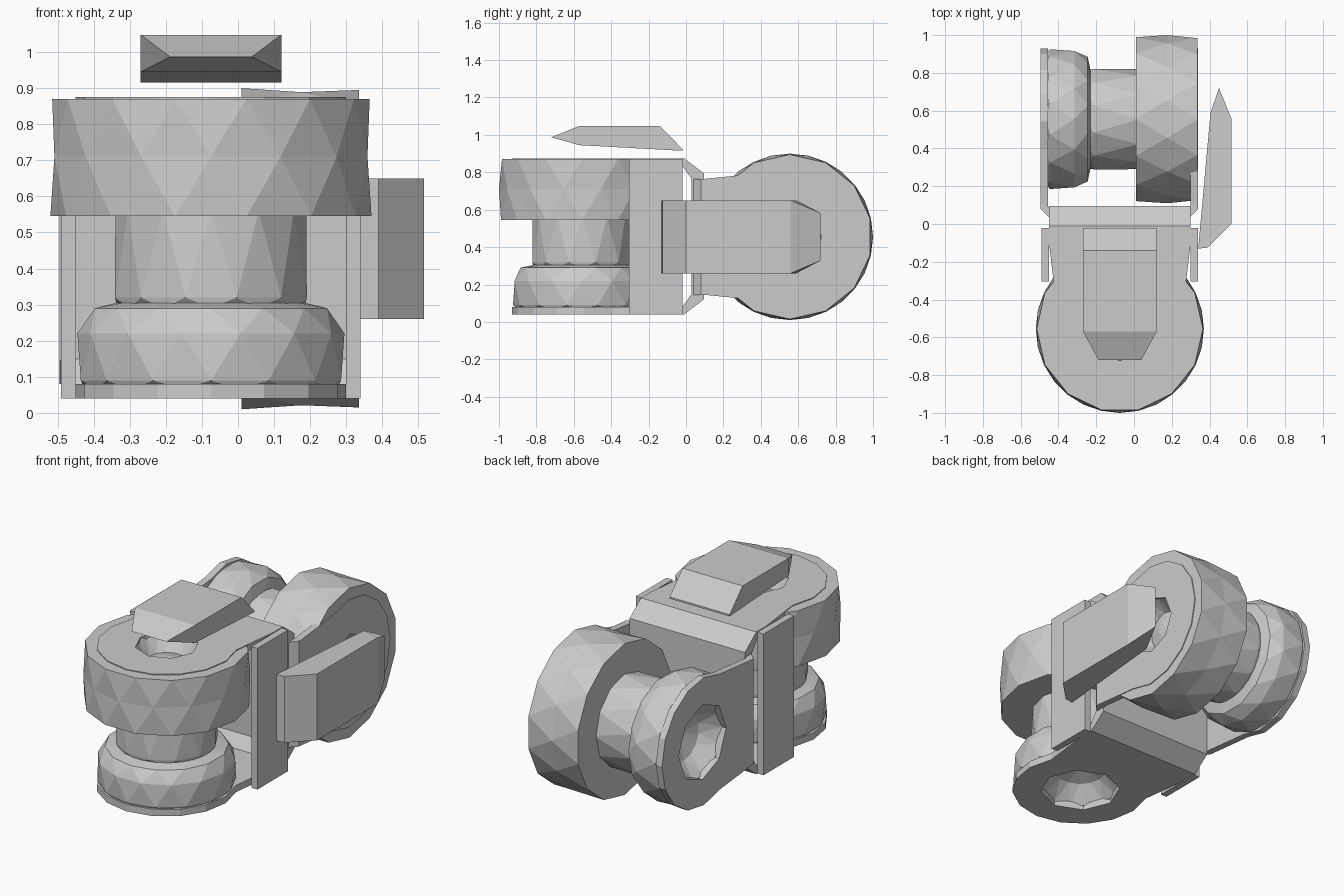
import bpy, bmesh, math
from mathutils import Matrix, Vector

if "Cube" in bpy.data.objects:
    bpy.data.objects.remove(bpy.data.objects["Cube"])

CX, CY = -0.075, -0.555          # rotor axis of the front joint
FRONT = Matrix.Identity(4)
# The rear joint is the front joint turned so its axis lies along x
BACK = Matrix(((0, 0, 1, -0.535), (0, -1, 0, 0), (1, 0, 0, 0.53), (0, 0, 0, 1)))


def finish(name, bm, frame=FRONT):
    bmesh.ops.remove_doubles(bm, verts=bm.verts, dist=1e-5)
    bmesh.ops.recalc_face_normals(bm, faces=bm.faces)
    mesh = bpy.data.meshes.new(name)
    bm.to_mesh(mesh)
    bm.free()
    mesh.transform(frame)
    ob = bpy.data.objects.new(name, mesh)
    bpy.context.collection.objects.link(ob)
    return ob


def prism(name, points, direction, frame=FRONT):
    """Extrude a flat polygon along a direction."""
    bm = bmesh.new()
    face = bm.faces.new([bm.verts.new(p) for p in points])
    res = bmesh.ops.extrude_face_region(bm, geom=[face])
    bmesh.ops.translate(bm, vec=Vector(direction),
                        verts=[v for v in res["geom"] if isinstance(v, bmesh.types.BMVert)])
    return finish(name, bm, frame)


def lathe(name, profile, frame, n=14):
    """Spin (radius, height) points into a faceted body with alternating triangles."""
    bm = bmesh.new()
    rows = []
    for k, (r, z) in enumerate(profile):
        rows.append([bm.verts.new((CX + r * math.sin((i + k / 2) * math.tau / n),
                                   CY - r * math.cos((i + k / 2) * math.tau / n), z))
                     for i in range(n)])
    for a, b in zip(rows, rows[1:]):
        for i in range(n):
            j = (i + 1) % n
            bm.faces.new((a[i], a[j], b[i]))
            bm.faces.new((b[i], a[j], b[j]))
    bm.faces.new(rows[0])
    bm.faces.new(rows[-1])
    return finish(name, bm, frame)


def boolean(ob, cutter, operation):
    mod = ob.modifiers.new("cut", "BOOLEAN")
    mod.operation, mod.object, mod.solver = operation, cutter, "EXACT"
    bpy.context.view_layer.objects.active = ob
    bpy.ops.object.modifier_apply(modifier=mod.name)
    bpy.data.objects.remove(cutter)


def bracket(name, wall, wall_in, bend, drop, w, frame):
    """C-shaped fork: two round-ended plates joined by a wall with bevelled bends."""
    t = 0.04
    top, bot, end = 0.875, 0.04, -1.1
    prof = [(end, top), (bend, top), (wall, top - drop), (wall, bot + drop), (bend, bot),
            (end, bot), (end, bot + t), (bend - 0.01, bot + t), (wall_in, bot + drop + 0.03),
            (wall_in, top - drop - 0.03), (bend - 0.01, top - t), (end, top - t)]
    ob = prism(name, [(-0.7, y, z) for y, z in prof], (1.4, 0, 0), frame)
    plan = [(CX + w, 0.2), (CX + w, -0.1)]
    plan += [(CX + 0.375 * math.cos(a), CY - 0.375 * math.sin(a))
             for a in [math.radians(-25 + 23 * i) for i in range(11)]]
    plan += [(CX - w, -0.1), (CX - w, 0.2)]
    boolean(ob, prism("plan_cutter", [(x, y, -0.2) for x, y in plan], (0, 0, 1.4), frame), "INTERSECT")
    # Axle openings in both plates
    for r, z in ((0.22, -0.1), (0.17, 0.7)):
        hole = [(CX + r * math.cos(i * math.tau / 8), CY + r * math.sin(i * math.tau / 8), z)
                for i in range(8)]
        boolean(ob, prism("hole_cutter", hole, (0, 0, 0.4), frame), "DIFFERENCE")
    return ob


def shield(name, profile, tip, frame):
    """Bevelled cover plate; the tip point of the profile is narrowed."""
    ob = prism(name, [(-0.27, y, z) for y, z in profile], (0.39, 0, 0), frame)
    inv = frame.inverted()
    for v in ob.data.vertices:
        p = inv @ v.co
        if p.y < -0.65:
            p.x = CX + (p.x - CX) * tip
            v.co = frame @ p
    return ob


# Rotors: wide disc, hub and narrow disc for each joint
for side, frame in (("front", FRONT), ("rear", BACK)):
    lathe(side + "_wide_disc",
          [(0.2, 0.545), (0.445, 0.545), (0.445, 0.71), (0.44, 0.87), (0.17, 0.87),
           (0.11, 0.78), (0.03, 0.8)], frame)
    lathe(side + "_hub", [(0.26, 0.29), (0.275, 0.32), (0.265, 0.56)], frame, 12)
    lathe(side + "_narrow_disc",
          [(0.03, 0.2), (0.14, 0.16), (0.22, 0.065), (0.35, 0.065), (0.37, 0.09),
           (0.37, 0.22), (0.33, 0.29), (0.24, 0.31)], frame)

# Crossed forks holding the rotors
bracket("front_fork", 0.095, 0.03, -0.01, 0.08, 0.375, FRONT)
bracket("rear_fork", -0.03, -0.08, -0.08, 0.05, 0.31, BACK)

# Side panels of the front fork
for label, x in (("left", -0.49), ("right", 0.30)):
    prism(label + "_side_panel",
          [(x, -0.305, 0.04), (x, -0.02, 0.04), (x, -0.02, 0.87), (x, -0.305, 0.87)], (0.04, 0, 0))

# Bevelled covers over the wide discs
shield("top_cover", [(-0.02, 0.915), (-0.02, 0.925), (-0.14, 1.048), (-0.57, 1.048),
                     (-0.72, 0.987), (-0.57, 0.945)], 0.58, FRONT)
shield("side_cover", [(0.13, 0.875), (0.125, 0.925), (0.0, 1.05), (-0.56, 1.05),
                      (-0.72, 0.985), (-0.59, 0.94)], 0.65, BACK)
